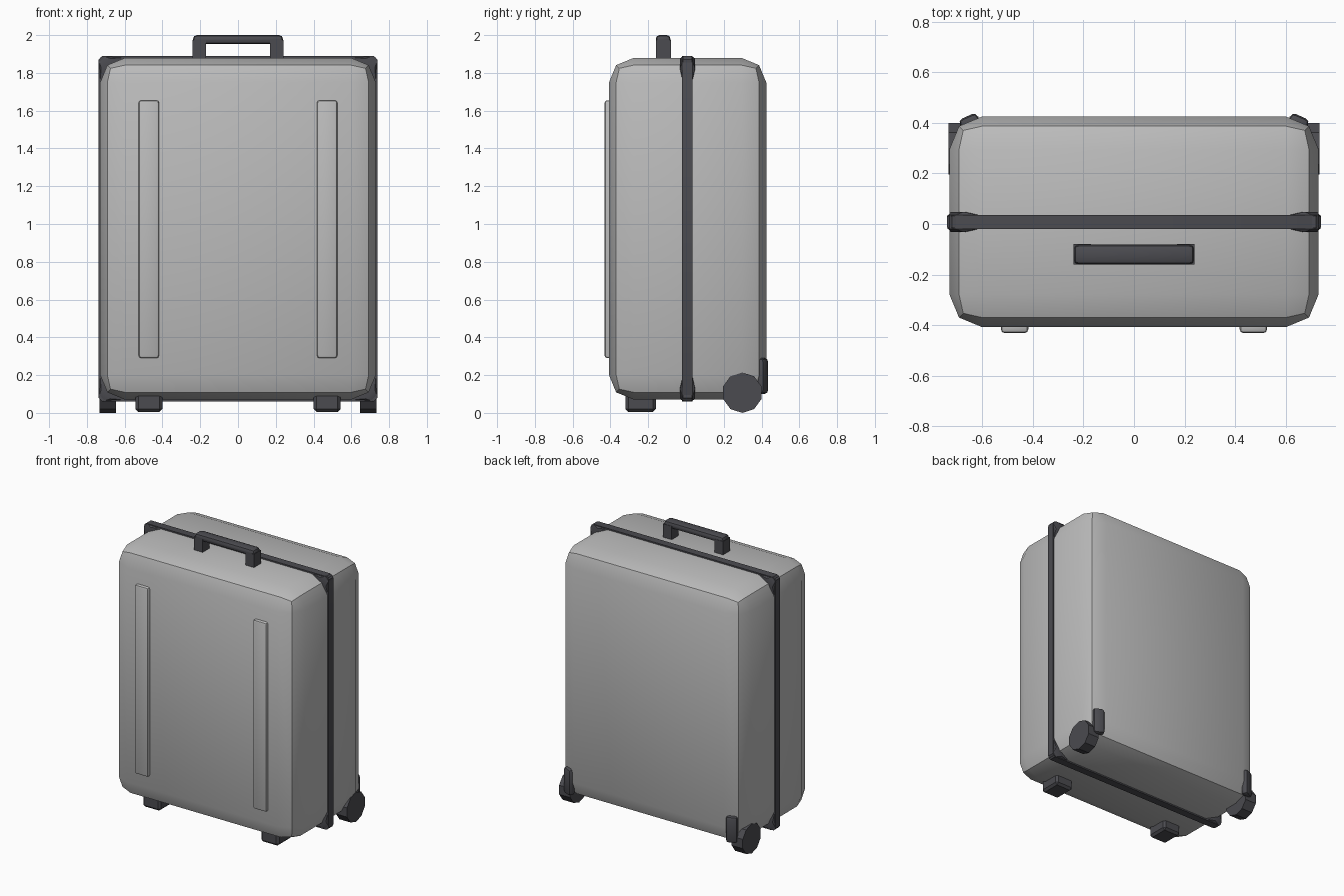
import bpy, bmesh, math
from mathutils import Matrix, Vector

if "Cube" in bpy.data.objects:
    bpy.data.objects.remove(bpy.data.objects["Cube"], do_unlink=True)


def material(name, rgb):
    m = bpy.data.materials.new(name)
    m.use_nodes = True
    m.diffuse_color = (*rgb, 1)
    bsdf = m.node_tree.nodes["Principled BSDF"]
    bsdf.inputs["Base Color"].default_value = (*rgb, 1)
    bsdf.inputs["Roughness"].default_value = 0.6
    return m


SHELL = material("shell grey", (0.50, 0.50, 0.50))
TRIM = material("dark trim", (0.07, 0.07, 0.08))


def finish(name, bm, mat, angle=30):
    bmesh.ops.recalc_face_normals(bm, faces=bm.faces)
    mesh = bpy.data.meshes.new(name)
    bm.to_mesh(mesh)
    bm.free()
    mesh.materials.append(mat)
    obj = bpy.data.objects.new(name, mesh)
    bpy.context.collection.objects.link(obj)
    bpy.ops.object.select_all(action="DESELECT")
    obj.select_set(True)
    bpy.context.view_layer.objects.active = obj
    bpy.ops.object.shade_smooth_by_angle(angle=math.radians(angle))
    return obj


def box(name, lo, hi, mat, bevel=0.0, segments=2, axis=None, turn=0.0):
    """Box between two corners; axis limits the bevel to edges along it."""
    lo, hi = Vector(lo), Vector(hi)
    bm = bmesh.new()
    bmesh.ops.create_cube(bm, size=1)
    bmesh.ops.scale(bm, vec=hi - lo, verts=bm.verts)
    if bevel:
        edges = [e for e in bm.edges if axis is None or
                 abs((e.verts[0].co - e.verts[1].co).normalized()[axis]) > 0.9]
        bmesh.ops.bevel(bm, geom=edges, offset=bevel, segments=segments,
                        profile=0.5, affect="EDGES")
    bmesh.ops.rotate(bm, matrix=Matrix.Rotation(turn, 3, "Z"), verts=bm.verts)
    bmesh.ops.translate(bm, vec=(lo + hi) / 2, verts=bm.verts)
    return finish(name, bm, mat)


# Shell with wide two-step rounded edges
box("shell", (-0.73, -0.408, 0.071), (0.73, 0.425, 1.879), SHELL, 0.13)

# Closure band around the middle
box("closure_band", (-0.738, -0.02, 0.061), (0.738, 0.035, 1.889), TRIM,
    0.028, 2, axis=1)

# Carry handle: two posts and a rounded grip
for side, s in (("left", 1), ("right", -1)):
    x0, x1 = sorted((s * 0.17, s * 0.24))
    box(f"handle_post_{side}", (x0, -0.16, 1.86), (x1, -0.08, 1.975), TRIM)
box("handle_grip", (-0.238, -0.16, 1.952), (0.238, -0.082, 2.0), TRIM, 0.02)

for side, s in (("left", 1), ("right", -1)):
    # Raised front rib
    box(f"front_rib_{side}", (s * 0.472 - 0.054, -0.431, 0.29),
        (s * 0.472 + 0.054, -0.38, 1.655), SHELL, 0.014)

    # Front foot
    box(f"front_foot_{side}", (s * 0.472 - 0.071, -0.32, 0.005),
        (s * 0.472 + 0.071, -0.16, 0.11), TRIM, 0.015, 1)

    # Rear wheel, ten sided with a corner at the ground
    bm = bmesh.new()
    bmesh.ops.create_cone(bm, cap_ends=True, segments=10, radius1=0.107,
                          radius2=0.107, depth=0.088)
    turn = Matrix.Rotation(math.radians(90), 3, "Y")
    bmesh.ops.rotate(bm, matrix=turn, verts=bm.verts)
    low = min(bm.verts, key=lambda v: v.co.z).co
    tilt = math.atan2(low.y, -low.z)
    bmesh.ops.rotate(bm, matrix=Matrix.Rotation(-tilt, 3, "X"), verts=bm.verts)
    bmesh.ops.translate(bm, vec=(s * 0.689, 0.298, 0.107), verts=bm.verts)
    finish(f"wheel_{side}", bm, TRIM)

    # Wheel bracket lying on the rear corner
    box(f"wheel_bracket_{side}", (s * 0.65 - 0.04, 0.378, 0.10),
        (s * 0.65 + 0.04, 0.428, 0.29), TRIM, 0.02, 2,
        turn=-s * math.radians(24))

    # Corner guards, flaring from the band down to the shell
    for level, t in (("top", 1), ("bottom", -1)):
        bm = bmesh.new()
        for dx, dz, half in ((0.02, 0, 0.022), (0, 0.02, 0.022),
                             (0.14, 0.008, 0.024), (0.008, 0.14, 0.024),
                             (0.065, 0.015, 0.040), (0.015, 0.065, 0.040),
                             (0.075, 0.075, 0.040)):
            for y in (-half, half):
                bm.verts.new((s * (0.739 - dx), 0.008 + y,
                              0.975 + t * (0.915 - dz)))
        bmesh.ops.convex_hull(bm, input=bm.verts)
        finish(f"corner_guard_{level}_{side}", bm, TRIM)
